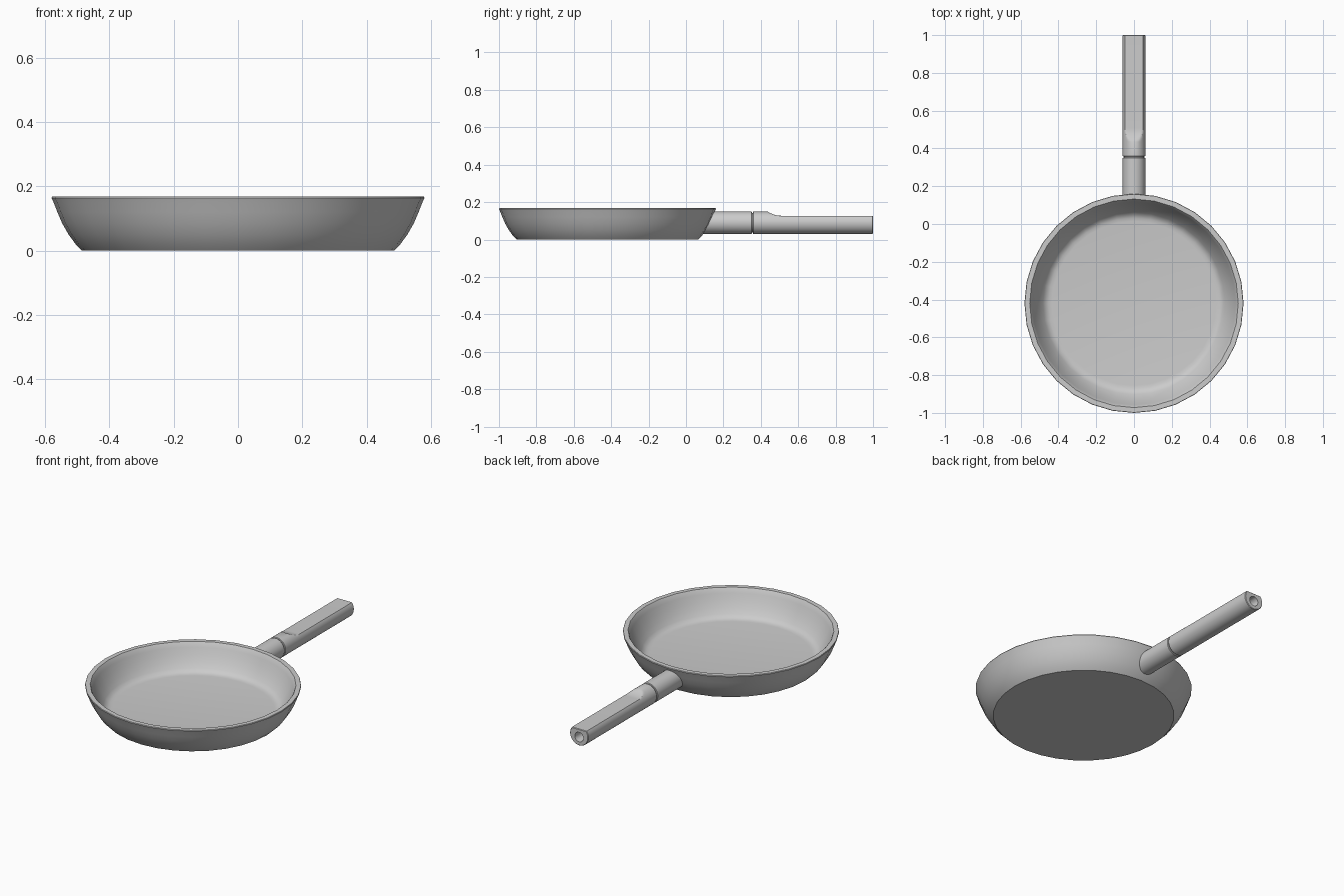
import bpy, bmesh, math

if "Cube" in bpy.data.objects:
    bpy.data.objects.remove(bpy.data.objects["Cube"])

PAN_Y = -0.42      # pan centre
AXIS_Z = 0.09      # handle centre height

grey = bpy.data.materials.new("plain grey")
grey.diffuse_color = (0.6, 0.6, 0.6, 1)
grey.use_nodes = True
grey.node_tree.nodes["Principled BSDF"].inputs["Base Color"].default_value = grey.diffuse_color


def finish(name, bm, angle):
    bmesh.ops.remove_doubles(bm, verts=bm.verts, dist=1e-5)
    bmesh.ops.dissolve_degenerate(bm, edges=bm.edges, dist=1e-5)
    bmesh.ops.recalc_face_normals(bm, faces=bm.faces)
    mesh = bpy.data.meshes.new(name)
    bm.to_mesh(mesh)
    bm.free()
    mesh.materials.append(grey)
    ob = bpy.data.objects.new(name, mesh)
    bpy.context.collection.objects.link(ob)
    bpy.ops.object.select_all(action='DESELECT')
    ob.select_set(True)
    bpy.context.view_layer.objects.active = ob
    bpy.ops.object.shade_smooth_by_angle(angle=math.radians(angle))
    return ob


def loft(bm, rings):
    """Join rings of points with quads and cap both ends."""
    vs = [[bm.verts.new(p) for p in r] for r in rings]
    n = len(vs[0])
    for a, b in zip(vs, vs[1:]):
        for i in range(n):
            j = (i + 1) % n
            bm.faces.new((a[i], a[j], b[j], b[i]))
    bm.faces.new(vs[0])
    bm.faces.new(vs[-1])


def pan_ring(r, z, n=32):
    return [(r * math.cos(2 * math.pi * i / n),
             PAN_Y + r * math.sin(2 * math.pi * i / n), z) for i in range(n)]


def bar_ring(y, r, top=1.0, zc=AXIS_Z, n=48, slant=0.0):
    """Circle across the handle, cut flat above the height top."""
    out = []
    for i in range(n):
        a = 2 * math.pi * i / n
        z = zc + r * math.sin(a)
        out.append((r * math.cos(a), y + slant * (z - zc), min(z, top)))
    return out


# Pan: underside, outer wall, rim, inner wall, floor
profile = [(0.485, 0.0), (0.505, 0.02), (0.527, 0.05), (0.547, 0.085),
           (0.562, 0.12), (0.573, 0.148), (0.58, 0.164), (0.578, 0.168),
           (0.552, 0.168), (0.548, 0.163), (0.538, 0.14), (0.522, 0.105),
           (0.502, 0.07), (0.482, 0.042), (0.468, 0.028), (0.452, 0.022),
           (0.435, 0.02)]
bm = bmesh.new()
loft(bm, [pan_ring(r, z) for r, z in profile])
finish("pan_body", bm, 40)

# Socket joining the pan wall, its start slanted to stay inside the wall
bm = bmesh.new()
loft(bm, [bar_ring(0.104, 0.06, slant=0.56), bar_ring(0.349, 0.06),
          bar_ring(0.352, 0.057), bar_ring(0.352, 0.053)])
finish("handle_socket", bm, 35)

# Thin neck in the seam
bm = bmesh.new()
loft(bm, [bar_ring(0.34, 0.053), bar_ring(0.37, 0.053)])
finish("handle_neck", bm, 35)

# Grip with a flat on top that sweeps up to the full round, and a hole in the end
FLAT = 0.127
rings = [bar_ring(0.357, 0.053), bar_ring(0.357, 0.057), bar_ring(0.36, 0.06)]
for k in range(9):
    t = k / 8
    top = FLAT + (0.15 - FLAT) * (1 - t) ** 2
    rings.append(bar_ring(0.435 + 0.075 * t, 0.06, top))
rings += [bar_ring(0.997, 0.06, FLAT), bar_ring(1.0, 0.057, FLAT - 0.003),
          bar_ring(1.0, 0.028, zc=0.08), bar_ring(0.94, 0.026, zc=0.08)]
bm = bmesh.new()
loft(bm, rings)
finish("handle_grip", bm, 30)
